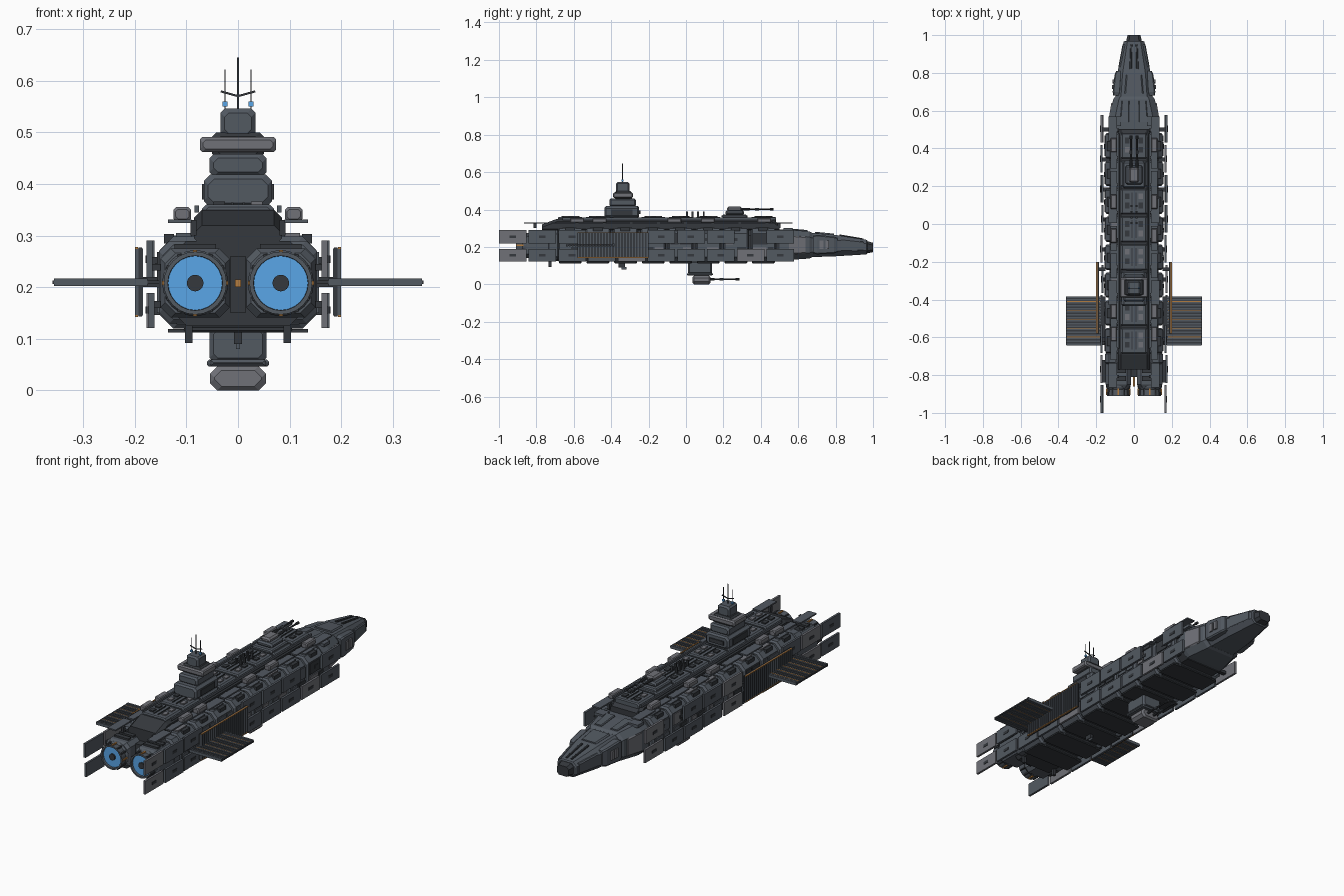
import bpy, bmesh, math, random
from mathutils import Matrix, Vector

random.seed(7)
COLS = {"hull": (0.085, 0.10, 0.12, 1), "light": (0.16, 0.165, 0.185, 1), "dark": (0.035, 0.04, 0.047, 1),
        "orange": (0.45, 0.2, 0.05, 1), "blue": (0.1, 0.38, 0.8, 1)}
MATS = {}
for k, c in COLS.items():
    MATS[k] = bpy.data.materials.new(k)
    MATS[k].diffuse_color = c
IDX = {k: i for i, k in enumerate(COLS)}


class Part:
    """Collects simple solids into one named object."""
    def __init__(self, name):
        self.name, self.bm = name, bmesh.new()

    def loft(self, secs, mat="hull"):
        # octagonal sections along y: (y, centre x, half width, z0, z1, chamfer)
        bm, rings = self.bm, []
        for y, cx, w, a, b, c in secs:
            pts = [(w - c, a), (w, a + c), (w, b - c), (w - c, b), (c - w, b), (-w, b - c), (-w, a + c), (c - w, a)]
            rings.append([bm.verts.new((cx + x, y, z)) for x, z in pts])
        fs = [bm.faces.new(rings[0]), bm.faces.new(rings[-1][::-1])]
        for r, q in zip(rings, rings[1:]):
            fs += [bm.faces.new((r[i - 1], q[i - 1], q[i], r[i])) for i in range(8)]
        for f in fs:
            f.material_index = IDX[mat]

    def block(self, x, y0, y1, w, z0, z1, c=0.01, mat="hull", taper=0.008):
        # chamfered block with bevelled ends
        t = taper
        self.loft([(y0, x, w - t, z0 + t, z1 - t, c), (y0 + t, x, w, z0, z1, c),
                   (y1 - t, x, w, z0, z1, c), (y1, x, w - t, z0 + t, z1 - t, c)], mat)

    def box(self, x0, x1, y0, y1, z0, z1, mat="hull", rot=None):
        c = Vector(((x0 + x1) / 2, (y0 + y1) / 2, (z0 + z1) / 2))
        m = Matrix.Translation(c) @ (rot or Matrix()) @ Matrix.Diagonal((abs(x1 - x0), y1 - y0, z1 - z0, 1))
        vs = bmesh.ops.create_cube(self.bm, size=1, matrix=m)["verts"]
        for f in {f for v in vs for f in v.link_faces}:
            f.material_index = IDX[mat]

    def pair(self, x0, x1, *a, **k):
        self.box(x0, x1, *a, **k)
        self.box(-x1, -x0, *a, **k)

    def lathe(self, x, z, prof, mat="hull", n=24):
        # turned shape about a y axis: profile of (radius, y)
        rings = [[self.bm.verts.new((x + r * math.cos(2 * math.pi * i / n), y, z + r * math.sin(2 * math.pi * i / n)))
                  for i in range(n)] for r, y in prof]
        fs = [self.bm.faces.new(rings[0]), self.bm.faces.new(rings[-1][::-1])]
        for r, q in zip(rings, rings[1:]):
            fs += [self.bm.faces.new((r[i - 1], q[i - 1], q[i], r[i])) for i in range(n)]
        for f in fs:
            f.material_index = IDX[mat]

    def done(self):
        bmesh.ops.recalc_face_normals(self.bm, faces=self.bm.faces)
        me = bpy.data.meshes.new(self.name)
        self.bm.to_mesh(me)
        self.bm.free()
        for m in MATS.values():
            me.materials.append(m)
        bpy.context.collection.objects.link(bpy.data.objects.new(self.name, me))


# inner hull core
p = Part("hull_core")
p.loft([(-0.77, 0, 0.13, 0.125, 0.29, 0.03), (0.53, 0, 0.13, 0.125, 0.29, 0.03)], "dark")
p.done()

# hull segments with side panels and hatches
STEP, SEG0 = 0.1475, -0.685
p, d = Part("hull_segments"), Part("hull_panels")
for i in range(8):
    y = SEG0 + i * STEP
    p.block(0, y, y + STEP - 0.014, 0.152, 0.12, 0.298, 0.026)
    for s in (1, -1):
        for z0, z1 in ((0.15, 0.2), (0.212, 0.268)):
            split = y + random.uniform(0.05, 0.09)
            for a, b in ((y + 0.012, split), (split + 0.008, y + STEP - 0.026)):
                d.box(s * 0.148, s * 0.157, a, b, z0, z1, random.choice(["hull", "hull", "light", "dark"]))
        d.box(s * 0.155, s * 0.16, y + 0.05, y + 0.075, 0.232, 0.247, "dark")
        d.box(s * 0.09, s * 0.12, y + 0.025, y + 0.1, 0.295, 0.305, random.choice(["hull", "light"]))
        d.box(s * 0.124, s * 0.143, y + 0.04, y + 0.09, 0.285, 0.303, "dark")
    p.block(0, y + 0.006, y + STEP - 0.02, 0.105, 0.112, 0.13, 0.005, "dark", 0.004)
p.done()
d.done()

# raised upper deck with rails and hatches
p = Part("upper_deck")
p.loft([(-0.77, 0, 0.085, 0.28, 0.32, 0.015), (-0.69, 0, 0.085, 0.28, 0.35, 0.015),
        (0.46, 0, 0.085, 0.28, 0.35, 0.015), (0.5, 0, 0.085, 0.28, 0.32, 0.015)], "dark")
for i in range(8):
    y = SEG0 + i * STEP
    p.block(0, y, y + STEP - 0.014, 0.07, 0.325, 0.36, 0.008, taper=0.005)
    for s in (1, -1):
        for dy in (0.03, 0.08):
            p.box(s * 0.025, s * 0.047, y + dy, y + dy + 0.03, 0.357, 0.366, random.choice(["dark", "light"]))
        p.box(s * 0.009, s * 0.014, y + 0.02, y + 0.115, 0.357, 0.364, "dark")
p.pair(0.076, 0.084, -0.66, 0.48, 0.345, 0.358)
for k in range(4):
    p.pair(0.008, 0.018, 0.0 + k * 0.03, 0.01 + k * 0.03, 0.355, 0.388, "dark")
p.done()

# deck edge plates and equipment boxes
p = Part("deck_edge_plates")
for i in range(10):
    y = -0.865 + i * 0.145
    p.pair(0.09, 0.136 if i % 3 == 0 else 0.125, y, y + 0.13, 0.324, 0.331, "hull")
    p.pair(0.08, 0.092, y + 0.05, y + 0.065, 0.3, 0.33, "dark")
for y in (-0.62, -0.5, -0.1, 0.08, 0.38):
    for s in (1, -1):
        p.block(s * 0.108, y, y + 0.075, 0.017, 0.328, 0.355, 0.005, "light", 0.004)
p.done()

# tapered bow
p = Part("bow")
p.loft([(0.5, 0, 0.133, 0.128, 0.292, 0.03), (0.55, 0, 0.133, 0.13, 0.292, 0.03),
        (0.66, 0, 0.11, 0.138, 0.283, 0.03), (0.675, 0, 0.1, 0.145, 0.275, 0.028)])
p.loft([(0.66, 0, 0.098, 0.145, 0.276, 0.028), (0.8, 0, 0.088, 0.15, 0.264, 0.028),
        (0.965, 0, 0.055, 0.16, 0.238, 0.02), (0.97, 0, 0.048, 0.165, 0.233, 0.018)])
p.loft([(0.965, 0, 0.042, 0.165, 0.232, 0.015), (1.0, 0, 0.034, 0.172, 0.222, 0.012)], "dark")
# bow cheek armour and top strakes
for s in (1, -1):
    p.loft([(0.68, s * 0.092, 0.018, 0.165, 0.26, 0.006), (0.7, s * 0.092, 0.021, 0.16, 0.265, 0.006),
            (0.79, s * 0.084, 0.019, 0.165, 0.255, 0.006), (0.81, s * 0.078, 0.016, 0.17, 0.25, 0.006)])
    p.loft([(0.83, s * 0.065, 0.018, 0.175, 0.243, 0.005), (0.95, s * 0.045, 0.016, 0.178, 0.23, 0.005)])
    p.box(s * 0.1, s * 0.116, 0.715, 0.735, 0.19, 0.235, "light")
    p.box(s * 0.1, s * 0.115, 0.745, 0.765, 0.19, 0.235, "light")
    p.loft([(0.55, s * 0.118, 0.017, 0.16, 0.262, 0.005), (0.64, s * 0.105, 0.015, 0.165, 0.255, 0.005)], "light")
    p.loft([(0.82, s * 0.018, 0.006, 0.25, 0.267, 0.002), (0.95, s * 0.014, 0.005, 0.23, 0.245, 0.002)], "dark")
    p.loft([(0.54, s * 0.05, 0.024, 0.28, 0.3, 0.004), (0.65, s * 0.045, 0.02, 0.27, 0.29, 0.004)])
    p.box(s * 0.07, s * 0.125, 0.52, 0.57, 0.285, 0.3, "hull")
p.loft([(0.69, 0, 0.05, 0.255, 0.281, 0.006), (0.79, 0, 0.042, 0.25, 0.271, 0.006)])
p.done()

# stepped bridge tower
p = Part("bridge_tower")
p.block(0, -0.435, -0.25, 0.066, 0.355, 0.418, 0.012)
p.block(0, -0.41, -0.268, 0.055, 0.415, 0.458, 0.008)
p.block(0, -0.38, -0.29, 0.05, 0.45, 0.5, 0.008, "dark")
p.block(0, -0.39, -0.284, 0.074, 0.462, 0.491, 0.005, "light", 0.006)
p.block(0, -0.375, -0.302, 0.034, 0.49, 0.546, 0.008)
p.pair(0.064, 0.07, -0.4, -0.285, 0.37, 0.4, "dark")
p.box(-0.04, 0.04, -0.3, -0.244, 0.375, 0.395, "dark")
p.done()

# mast, side aerials and spreader arms
p = Part("antennas")
p.box(-0.0018, 0.0018, -0.342, -0.338, 0.54, 0.645, "dark")
for s in (1, -1):
    p.box(s * 0.02, s * 0.03, -0.345, -0.335, 0.55, 0.56, "blue")
    p.box(s * 0.024, s * 0.0265, -0.341, -0.339, 0.54, 0.622, "dark")
    p.box(s * 0.0, s * 0.034, -0.342, -0.338, 0.573, 0.577, "dark", Matrix.Rotation(-s * 0.27, 4, "Y"))
p.done()


def turret(name, y, base, house, z_gun, y_tip, xs):
    p = Part(name)
    for b in base + house:
        p.block(*b)
    for x in xs:
        p.lathe(x, z_gun, [(0.007, y), (0.007, y + 0.06), (0.0045, y + 0.062), (0.0045, y_tip - 0.02),
                           (0.007, y_tip - 0.018), (0.007, y_tip)], "dark", 8)
        p.lathe(x, z_gun, [(0.0065, y + 0.09), (0.0065, y + 0.11)], "hull", 8)
    p.done()


# upper and lower gun turrets
turret("upper_turret", 0.28, [(0, 0.19, 0.33, 0.058, 0.355, 0.372, 0.005)],
       [(0, 0.21, 0.31, 0.045, 0.37, 0.395, 0.008, "hull"), (0, 0.22, 0.30, 0.026, 0.39, 0.415, 0.008, "light")],
       0.402, 0.468, (-0.016, 0.016))
turret("lower_turret", 0.09, [(0, 0.01, 0.14, 0.055, 0.055, 0.125, 0.008), (0, 0.005, 0.145, 0.06, 0.046, 0.06, 0.004)],
       [(0, 0.035, 0.13, 0.054, 0.0, 0.047, 0.014, "light")], 0.027, 0.285, (-0.018, 0.018))

# twin engines
for s, side in ((1, "right"), (-1, "left")):
    p, x, z = Part("engine_" + side), s * 0.083, 0.208
    p.loft([(-0.865, x, 0.058, 0.15, 0.266, 0.02), (-0.85, x, 0.067, 0.141, 0.275, 0.02),
            (-0.7, x, 0.067, 0.141, 0.275, 0.02)])
    p.lathe(x, z, [(0.064, -0.8), (0.064, -0.865), (0.058, -0.875), (0.061, -0.91), (0.053, -0.91), (0.052, -0.89)])
    p.lathe(x, z, [(0.0525, -0.893), (0.0525, -0.898)], "blue")
    p.lathe(x, z, [(0.016, -0.89), (0.016, -0.905)], "dark")
    for k in range(12):
        a = k * math.pi / 6
        cx, cz = x + 0.06 * math.cos(a), z + 0.06 * math.sin(a)
        p.box(cx - 0.004, cx + 0.004, -0.905, -0.87, cz - 0.004, cz + 0.004, "orange" if k % 3 == 0 else "dark")
    for y in (-0.83, -0.79):
        p.box(x - 0.04, x + 0.04, y, y + 0.025, 0.27, 0.284, "dark")
    p.block(x, -0.74, -0.68, 0.07, 0.13, 0.29, 0.02)
    p.done()
p = Part("engine_spine")
p.box(-0.006, 0.006, -0.86, -0.72, 0.2, 0.215, "orange")
p.box(-0.015, 0.015, -0.81, -0.72, 0.15, 0.26, "dark")
p.done()

# floating armour plates in two rows on each side
p = Part("armour_plates")
for i in range(10):
    y = -1.0 + i * 0.159
    for s in (1, -1):
        for z0, z1 in ((0.219, 0.291), (0.121, 0.189)):
            if i in (3, 4) and z0 > 0.2 or i == 8 and z0 > 0.2:
                continue
            x = 0.162 + 0.004 * random.randint(0, 1)
            p.box(s * x, s * (x + 0.011), y, y + 0.147, z0, z1, "light" if (i + (s > 0)) % 4 == 1 else "hull")
            p.box(s * (x + 0.01), s * (x + 0.013), y + 0.055, y + 0.09, z0 + 0.028, z0 + 0.042, "dark")
            if y > -0.7:
                p.box(s * 0.125, s * x, y + 0.06, y + 0.08, z0 + 0.025, z0 + 0.04, "dark")
p.pair(0.145, 0.166, -0.84, -0.72, 0.232, 0.245, "dark")
p.pair(0.145, 0.166, -0.84, -0.72, 0.16, 0.173, "dark")
p.done()

# ribbed side radiators and horizontal radiator wings
p, w = Part("side_radiators"), Part("radiator_wings")
p.pair(0.186, 0.193, -0.58, -0.2, 0.143, 0.277, "dark")
p.pair(0.15, 0.188, -0.55, -0.53, 0.2, 0.22, "dark")
p.pair(0.15, 0.188, -0.25, -0.23, 0.2, 0.22, "dark")
for k in range(24):
    y = -0.578 + k * 0.016
    p.pair(0.184, 0.2, y, y + 0.007, 0.145, 0.275, "hull")
for z in (0.142, 0.274):
    p.pair(0.194, 0.2, -0.58, -0.2, z, z + 0.004, "orange")
w.pair(0.15, 0.36, -0.64, -0.385, 0.206, 0.213, "dark")
w.pair(0.175, 0.357, -0.642, -0.632, 0.202, 0.217)
w.pair(0.175, 0.357, -0.393, -0.383, 0.202, 0.217)
for k in range(15):
    y = -0.625 + k * 0.0157
    w.pair(0.175, 0.357, y, y + 0.008, 0.203, 0.216, "hull")
    if k % 3 == 1:
        w.pair(0.18, 0.354, y + 0.009, y + 0.0125, 0.205, 0.2155, "orange")
p.done()
w.done()

# keel side plates, struts and sensor probe
p = Part("keel_fittings")
for i in range(8):
    y = SEG0 + i * STEP
    p.pair(0.1, 0.136, y + 0.01, y + 0.12, 0.112, 0.119, "dark")
p.pair(0.088, 0.103, -0.735, -0.72, 0.092, 0.14, "dark")
p.box(-0.008, 0.008, -0.36, -0.325, 0.09, 0.115, "dark")
p.box(-0.004, 0.004, -0.345, -0.318, 0.08, 0.092, "hull")
p.done()
